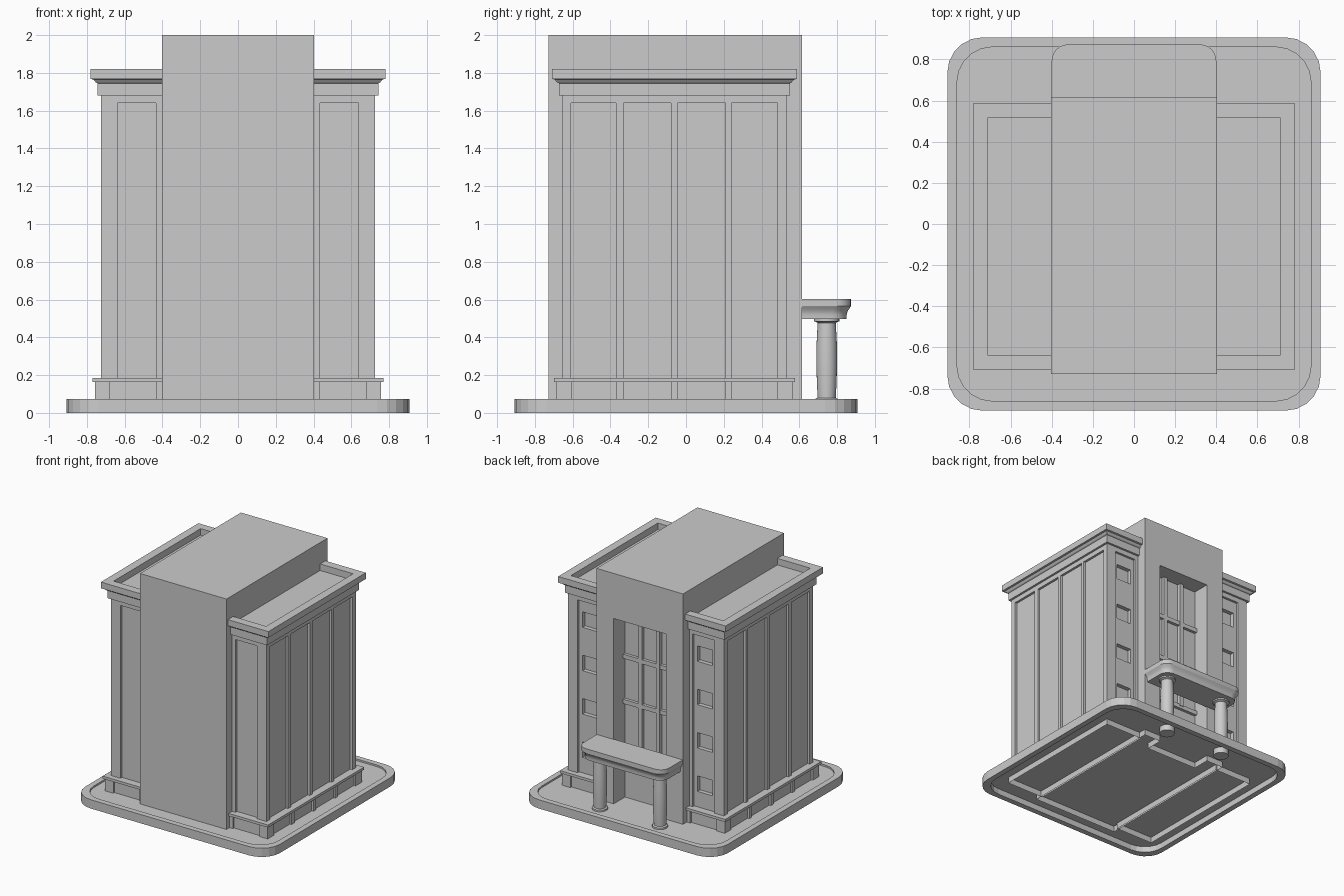
import bpy, bmesh, math

if "Cube" in bpy.data.objects:
    bpy.data.objects.remove(bpy.data.objects["Cube"])


def make(name, bm):
    bmesh.ops.recalc_face_normals(bm, faces=bm.faces)
    me = bpy.data.meshes.new(name)
    bm.to_mesh(me)
    bm.free()
    ob = bpy.data.objects.new(name, me)
    bpy.context.collection.objects.link(ob)
    return ob


def loft(name, rings, cap_start=True, cap_end=True):
    bm = bmesh.new()
    vs = [[bm.verts.new(p) for p in r] for r in rings]
    n = len(vs[0])
    for a, b in zip(vs, vs[1:]):
        for i in range(n):
            j = (i + 1) % n
            bm.faces.new((a[i], a[j], b[j], b[i]))
    if cap_start:
        bm.faces.new(vs[0][::-1])
    if cap_end:
        bm.faces.new(vs[-1])
    return make(name, bm)


def boxes(name, spans):
    """Each span is x0, x1, y0, y1, z0, z1."""
    bm = bmesh.new()
    for x0, x1, y0, y1, z0, z1 in spans:
        vs = bmesh.ops.create_cube(bm, size=1)["verts"]
        for v in vs:
            v.co.x = x1 if v.co.x > 0 else x0
            v.co.y = y1 if v.co.y > 0 else y0
            v.co.z = z1 if v.co.z > 0 else z0
    return make(name, bm)


def apply(ob, mod):
    bpy.context.view_layer.objects.active = ob
    bpy.ops.object.modifier_apply(modifier=mod.name)


def cut(ob, spans):
    cutter = boxes("cutter", spans)
    cutter.hide_render = True
    m = ob.modifiers.new("cut", "BOOLEAN")
    m.operation, m.solver, m.object = "DIFFERENCE", "EXACT", cutter
    apply(ob, m)
    bpy.data.objects.remove(cutter)


def mirror(ob):
    m = ob.modifiers.new("mirror", "MIRROR")
    m.use_mirror_merge = False
    apply(ob, m)


def smooth(ob, angle=30):
    bpy.ops.object.select_all(action="DESELECT")
    ob.select_set(True)
    bpy.context.view_layer.objects.active = ob
    bpy.ops.object.shade_smooth_by_angle(angle=math.radians(angle))


def arc(cx, cy, r, a0, n, z):
    return [(cx + r * math.cos(math.radians(a0 + 90 * i / n)),
             cy + r * math.sin(math.radians(a0 + 90 * i / n)), z) for i in range(n + 1)]


# Base slab: rounded square, shallow tray on top and hollow underneath
def rounded(h, z, r=0.17, n=5):
    c = h - r
    return (arc(c, c, r, 0, n, z) + arc(-c, c, r, 90, n, z)
            + arc(-c, -c, r, 180, n, z) + arc(c, -c, r, 270, n, z))


loft("base_slab", [rounded(h, z) for h, z in (
    (0.86, 0.05), (0.86, 0), (0.907, 0), (0.907, 0.074), (0.86, 0.074), (0.86, 0.06))])

# Central tower with tall entrance recess at the back, open at the bottom
TX, TY0, TY1 = 0.403, -0.728, 0.615
RX, RY, RZ = 0.243, 0.465, 1.62
tower = boxes("central_tower", [(-TX, TX, TY0, TY1, 0, 2)])
cut(tower, [(-RX, RX, RY, 1, -0.5, RZ)])
bm = bmesh.new()
bm.from_mesh(tower.data)
bmesh.ops.delete(bm, geom=[f for f in bm.faces if f.calc_center_median().z < 0.001], context="FACES")
bm.to_mesh(tower.data)
bm.free()

# Window bars in the recess
bars = [(x - 0.018, x + 0.018, RY - 0.01, RY + 0.03, 0.5, RZ) for x in (-0.083, 0.083)]
bars += [(-RX, RX, RY - 0.01, RY + 0.025, z - 0.018, z + 0.018) for z in (0.495, 0.875, 1.255)]
boxes("window_bars", bars)

# Side wings with recessed panels and small back windows
WX, WY0, WY1 = 0.725, -0.655, 0.532
D = 0.02
side_panels = [(-0.61, -0.37), (-0.33, -0.08), (-0.045, 0.21), (0.24, 0.485)]
wing = boxes("wing_walls", [(0.39, WX, WY0, WY1, 0.1, 1.74)])
cut(wing, [(WX - D, 1, a, b, 0.12, 1.64) for a, b in side_panels]
    + [(0.435, 0.637, -1, WY0 + D, 0.12, 1.64), (0.435, 0.637, WY1 - D, 1, 0.12, 1.64)])
win_z = [0.38 + 0.365 * i for i in range(4)]
cut(wing, [(0.465, 0.605, WY1 - D - 0.035, 1, z - 0.065, z + 0.065) for z in win_z])
mirror(wing)


# Moulded bands that wrap the three outer sides of a wing
def band(name, profile, cap):
    rings = [[(0.39, WY0 - o, z), (WX + o, WY0 - o, z),
              (WX + o, WY1 + o, z), (0.39, WY1 + o, z)] for o, z in profile]
    mirror(loft(name, rings, False, cap))


band("cornice_and_roof", [(0, 1.68), (0.018, 1.68), (0.018, 1.745), (0.028, 1.75),
                          (0.04, 1.765), (0.055, 1.768), (0.055, 1.82),
                          (-0.015, 1.82), (-0.015, 1.765)], True)
band("plinth", [(0.018, 0), (0.018, 0.163), (0.045, 0.163), (0.045, 0.185), (-0.03, 0.185)], False)

# Plinth blocks under the pilasters
P = 0.033
blocks = [(0.68, WX + P, WY0 - P, WY0 + 0.05, 0.05, 0.164),
          (0.68, WX + P, WY1 - 0.05, WY1 + P, 0.05, 0.164)]
blocks += [(0.68, WX + P, a[1], b[0], 0.05, 0.164) for a, b in zip(side_panels, side_panels[1:])]
blocks += [(0.39, 0.435, WY0 - P, WY0 + 0.05, 0.05, 0.164),
           (0.39, 0.435, WY1 - 0.05, WY1 + P, 0.05, 0.164)]
mirror(boxes("plinth_blocks", blocks))


# Entrance canopy with rounded outer corners
def canopy_ring(o, z, r=0.08):
    hx, y = 0.4 + o, 0.873 + o
    return ([(-hx, 0.61, z), (hx, 0.61, z)] + arc(hx - r, y - r, r, 0, 6, z)
            + arc(-hx + r, y - r, r, 90, 6, z))


canopy = loft("entrance_canopy", [canopy_ring(o, z) for o, z in (
    (-0.022, 0.497), (-0.022, 0.52), (-0.017, 0.54), (-0.006, 0.555), (0, 0.565), (0, 0.602))])
smooth(canopy)

# Columns with slight swelling, foot and cap
profile = [(0.047, 0), (0.06, 0.0), (0.06, 0.074), (0.048, 0.08), (0.052, 0.16), (0.055, 0.26),
           (0.054, 0.36), (0.048, 0.477), (0.057, 0.482), (0.067, 0.485), (0.067, 0.5)]
column = loft("columns", [[(0.28 + r * math.cos(i * math.tau / 24),
                            0.745 + r * math.sin(i * math.tau / 24), z)
                           for i in range(24)] for r, z in profile])
mirror(column)
smooth(column)
